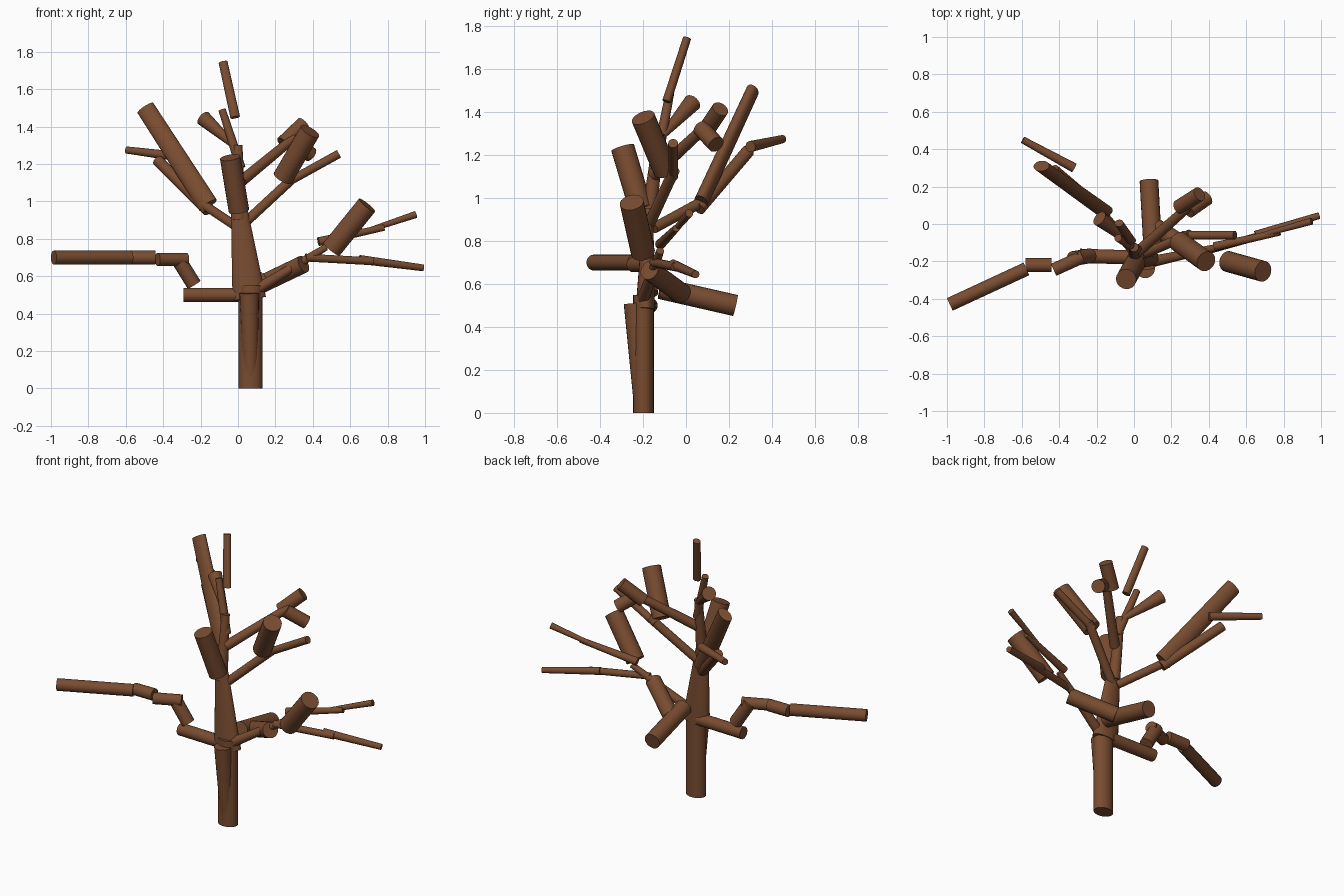
import bpy, bmesh, math
from mathutils import Vector

bark = bpy.data.materials.new("brown bark")
bark.diffuse_color = (0.19, 0.072, 0.03, 1)
SIDES = 20


def limb(name, a, b, r0, r1=None, flat=1.0, wide=(1, 0, 0)):
    """Capped tapered cylinder from a to b; 'flat' squashes it across the wide axis."""
    r1 = r0 if r1 is None else r1
    a, b = Vector(a), Vector(b)
    d = (b - a).normalized()
    w = Vector(wide)
    w = w - d * w.dot(d)
    if w.length < 0.1:
        w = Vector((0, 0, 1)) - d * d.z
    w.normalize()
    v = d.cross(w)
    bm = bmesh.new()
    rings = []
    for c, r in ((a, r0), (b, r1)):
        ring = []
        for i in range(SIDES):
            t = 2 * math.pi * i / SIDES
            ring.append(bm.verts.new(c + w * r * math.cos(t) + v * r * flat * math.sin(t)))
        rings.append(ring)
    lo, hi = rings
    for i in range(SIDES):
        j = (i + 1) % SIDES
        f = bm.faces.new((lo[i], lo[j], hi[j], hi[i]))
        f.smooth = True
    bm.faces.new(lo[::-1])
    bm.faces.new(hi)
    for e in bm.edges:
        if any(len(f.verts) > 4 for f in e.link_faces):
            e.smooth = False
    bmesh.ops.recalc_face_normals(bm, faces=bm.faces)
    me = bpy.data.meshes.new(name)
    bm.to_mesh(me)
    bm.free()
    me.materials.append(bark)
    ob = bpy.data.objects.new(name, me)
    bpy.context.collection.objects.link(ob)
    return ob


# trunk
limb("trunk_base", (0.067, -0.198, 0), (0.067, -0.198, 0.55), 0.063, flat=0.76)
limb("trunk_front_wedge", (0.067, -0.205, 0.06), (0.06, -0.238, 0.51), 0.04, 0.052)
limb("trunk_middle", (0.06, -0.19, 0.48), (0.007, -0.175, 0.95), 0.09, 0.045, 0.5)
limb("trunk_upper", (0.005, -0.175, 0.9), (0.0, -0.125, 1.3), 0.036, 0.024)
limb("trunk_stump", (0.005, -0.21, 0.95), (-0.042, -0.295, 1.235), 0.055)

# left low branch
limb("left_low_1", (0.03, -0.18, 0.5), (-0.29, -0.17, 0.5), 0.038)
limb("left_low_2", (-0.235, -0.17, 0.555), (-0.325, -0.185, 0.70), 0.04)
limb("left_low_3", (-0.275, -0.175, 0.69), (-0.43, -0.245, 0.69), 0.035)
limb("left_low_4", (-0.44, -0.22, 0.70), (-0.58, -0.22, 0.70), 0.037)
limb("left_low_5", (-0.575, -0.24, 0.70), (-0.985, -0.43, 0.70), 0.037)

# right low branches
limb("back_low", (0.1, -0.12, 0.58), (0.08, 0.23, 0.5), 0.05)
limb("right_low_thick", (0.12, -0.02, 0.555), (0.35, -0.17, 0.665), 0.048)
limb("right_low_thin", (0.1, -0.2, 0.53), (0.47, -0.12, 0.755), 0.03, 0.018)
limb("right_low_end", (0.5, -0.2, 0.745), (0.69, -0.253, 0.98), 0.056)
limb("right_twig_low_1", (0.36, -0.15, 0.70), (0.72, -0.05, 0.68), 0.021)
limb("right_twig_low_2", (0.65, -0.06, 0.69), (0.99, 0.045, 0.645), 0.024, 0.018)
limb("right_twig_high_1", (0.43, -0.12, 0.785), (0.78, -0.045, 0.86), 0.024, 0.017)
limb("right_twig_high_2", (0.68, -0.06, 0.84), (0.95, 0.015, 0.93), 0.013, 0.019)

# right upper branches
limb("right_mid_1", (0.03, -0.17, 0.88), (0.3, -0.055, 1.13), 0.026)
limb("right_mid_2", (0.26, -0.06, 1.1), (0.54, -0.06, 1.255), 0.023)
limb("right_mid_thick", (0.24, -0.095, 1.125), (0.385, -0.2, 1.375), 0.056)
limb("right_top_1", (0.02, -0.15, 1.11), (0.3, 0.1, 1.34), 0.03, 0.025)
limb("right_top_2", (0.24, 0.09, 1.31), (0.35, 0.16, 1.415), 0.04)
limb("right_top_3", (0.29, 0.07, 1.325), (0.39, 0.14, 1.25), 0.04)

# left upper branches
limb("left_mid_1", (0.0, -0.15, 0.86), (-0.18, 0.07, 0.98), 0.025)
limb("left_mid_wide", (-0.16, 0.07, 0.98), (-0.495, 0.31, 1.5), 0.055, 0.05, 0.6, (0.8, 0, 0.6))
limb("left_mid_lower", (-0.16, 0.06, 0.95), (-0.43, 0.29, 1.22), 0.03)
limb("left_mid_twig", (-0.32, 0.3, 1.24), (-0.595, 0.45, 1.275), 0.026, 0.019)

# crown
limb("crown_1", (0.015, -0.135, 1.18), (-0.085, -0.075, 1.49), 0.026, 0.02)
limb("crown_left", (-0.01, -0.11, 1.29), (-0.185, 0.03, 1.445), 0.016, 0.042)
limb("crown_tip", (-0.015, -0.09, 1.45), (-0.08, 0.005, 1.745), 0.026, 0.024, 0.8)
